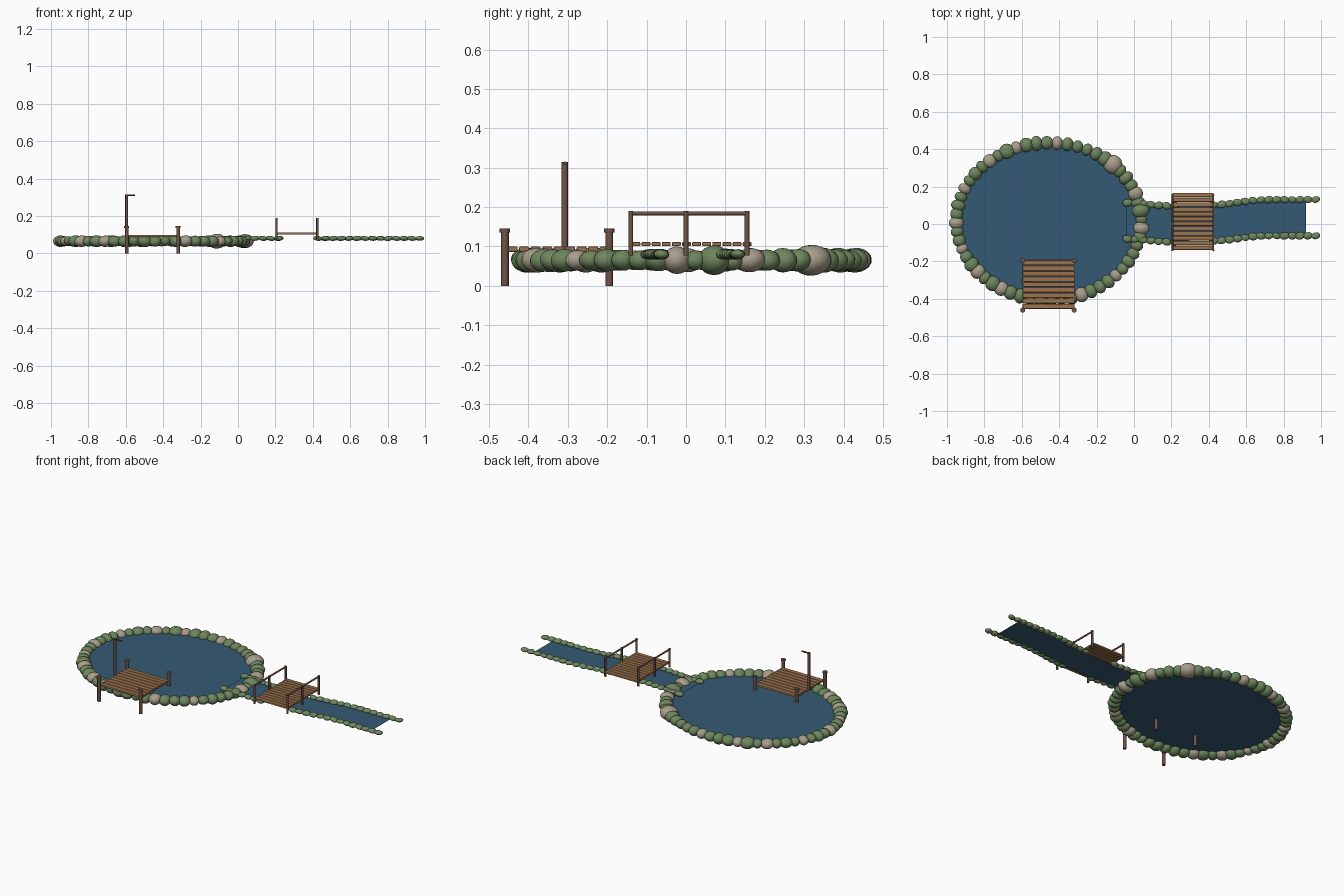
import bpy, bmesh, math, random
from mathutils import Matrix, Vector, Euler

random.seed(4)
cube = bpy.data.objects.get("Cube")
if cube:
    bpy.data.objects.remove(cube)


def material(name, rgb):
    lin = [((c / 255 + 0.055) / 1.055) ** 2.4 for c in rgb] + [1]
    m = bpy.data.materials.new(name)
    m.use_nodes = True
    m.diffuse_color = lin
    m.node_tree.nodes["Principled BSDF"].inputs["Base Color"].default_value = lin
    return m


GREEN = material("mossy green", (110, 134, 94))
BEIGE = material("beige stone", (168, 158, 140))
WATER = material("water blue", (52, 90, 117))
PLANK = material("plank wood", (156, 115, 78))
POST = material("dark wood", (112, 84, 70))


def finish(name, bm, mats, smooth=True):
    mesh = bpy.data.meshes.new(name)
    bm.to_mesh(mesh)
    bm.free()
    for m in mats:
        mesh.materials.append(m)
    obj = bpy.data.objects.new(name, mesh)
    bpy.context.collection.objects.link(obj)
    if smooth:
        bpy.ops.object.select_all(action='DESELECT')
        obj.select_set(True)
        bpy.context.view_layer.objects.active = obj
        bpy.ops.object.shade_smooth_by_angle(angle=math.radians(40))
    return obj


def add_stone(bm, pos, size, heading, mat=0, tilt=0.15):
    turn = Euler((random.uniform(-tilt, tilt), random.uniform(-tilt, tilt), heading))
    mtx = Matrix.LocRotScale(Vector(pos), turn, Vector(size))
    made = bmesh.ops.create_uvsphere(bm, u_segments=16, v_segments=10, radius=1, matrix=mtx)
    for f in {f for v in made["verts"] for f in v.link_faces}:
        f.material_index = mat


def add_rod(bm, a, b, r):
    a, b = Vector(a), Vector(b)
    d = b - a
    mtx = Matrix.Translation((a + b) / 2) @ d.to_track_quat('Z', 'Y').to_matrix().to_4x4()
    bmesh.ops.create_cone(bm, cap_ends=True, segments=12, radius1=r, radius2=r,
                          depth=d.length, matrix=mtx)


def planks(name, x0, x1, y0, y1, count, z, thick):
    bm = bmesh.new()
    pitch = (y1 - y0) / count
    for i in range(count):
        c = ((x0 + x1) / 2, y0 + pitch * (i + 0.5), z)
        s = (x1 - x0, pitch * 0.88, thick)
        bmesh.ops.create_cube(bm, size=1, matrix=Matrix.LocRotScale(Vector(c), None, Vector(s)))
    obj = finish(name, bm, [PLANK], False)
    bevel = obj.modifiers.new("soft edges", 'BEVEL')
    bevel.width = 0.003
    bevel.segments = 2


# Pond: water sheet and ring of stones
CX, CY, RX, RY = -0.455, 0.015, 0.495, 0.42


def ring(t):
    return CX + RX * math.cos(t), CY + RY * math.sin(t)


bm = bmesh.new()
bm.faces.new([bm.verts.new((*ring(math.tau * i / 64), 0.065)) for i in range(64)])
finish("pond_water", bm, [WATER], False)

COUNT = 56
BEIGE_AT = {0, 4, 8, 14, 18, 21, 25, 29, 32, 35, 38, 46, 50}
BIG = {0: 1.2, 2: 1.3, 8: 1.35}
bm = bmesh.new()
for i in range(COUNT):
    t = math.tau * i / COUNT - 0.09
    x, y = ring(t)
    k = BIG.get(i, random.uniform(0.85, 1.1))
    size = (0.038 * k, 0.034 * k * random.uniform(0.85, 1.15), 0.029 * k)
    heading = math.atan2(math.sin(t) / RY, math.cos(t) / RX)
    add_stone(bm, (x, y, 0.065), size, heading, int(i in BEIGE_AT))
finish("pond_stones", bm, [GREEN, BEIGE])


# Stream: gently winding water strip edged with small stones
def bend(x):
    keys = [(-0.04, 0.017), (0.2, 0.0), (0.42, 0.006), (0.7, 0.033), (1.0, 0.034)]
    for (xa, ya), (xb, yb) in zip(keys, keys[1:]):
        if x <= xb:
            s = (x - xa) / (xb - xa)
            return ya + (yb - ya) * s * s * (3 - 2 * s)
    return keys[-1][1]


bm = bmesh.new()
last = None
for i in range(25):
    x = -0.04 + 0.96 * i / 24
    row = [bm.verts.new((x, bend(x) + side * 0.092, 0.075)) for side in (-1, 1)]
    if last:
        bm.faces.new((last[0], row[0], row[1], last[1]))
    last = row
finish("stream_water", bm, [WATER], False)

bm = bmesh.new()
for side in (-1, 1):
    for i in range(25):
        x = -0.035 + 1.007 * i / 24
        if 0.225 < x < 0.41:
            continue
        k = random.uniform(0.92, 1.08)
        add_stone(bm, (x, bend(x) + side * 0.097, 0.08),
                  (0.025 * k, 0.019 * k, 0.0125 * k), random.uniform(-0.3, 0.3))
finish("stream_stones", bm, [GREEN])

# Footbridge: planks, posts and handrails
planks("bridge_planks", 0.205, 0.425, -0.14, 0.168, 12, 0.106, 0.011)
bm = bmesh.new()
for x in (0.206, 0.424):
    for y in (-0.14, 0.0, 0.155):
        add_rod(bm, (x, y, 0.077), (x, y, 0.19), 0.006)
    add_rod(bm, (x, -0.145, 0.184), (x, 0.16, 0.184), 0.005)
finish("bridge_railing", bm, [POST])

# Dock: planks, capped corner posts and tall post with a short arm
planks("dock_planks", -0.595, -0.318, -0.455, -0.192, 9, 0.093, 0.013)
bm = bmesh.new()
for x in (-0.595, -0.32):
    for y in (-0.46, -0.195):
        add_rod(bm, (x, y, 0), (x, y, 0.137), 0.01)
        add_rod(bm, (x, y, 0.135), (x, y, 0.145), 0.0135)
finish("dock_posts", bm, [POST])

bm = bmesh.new()
add_rod(bm, (-0.595, -0.308, 0.09), (-0.595, -0.308, 0.315), 0.008)
add_rod(bm, (-0.597, -0.308, 0.311), (-0.55, -0.308, 0.311), 0.0045)
finish("lamp_post", bm, [POST])
